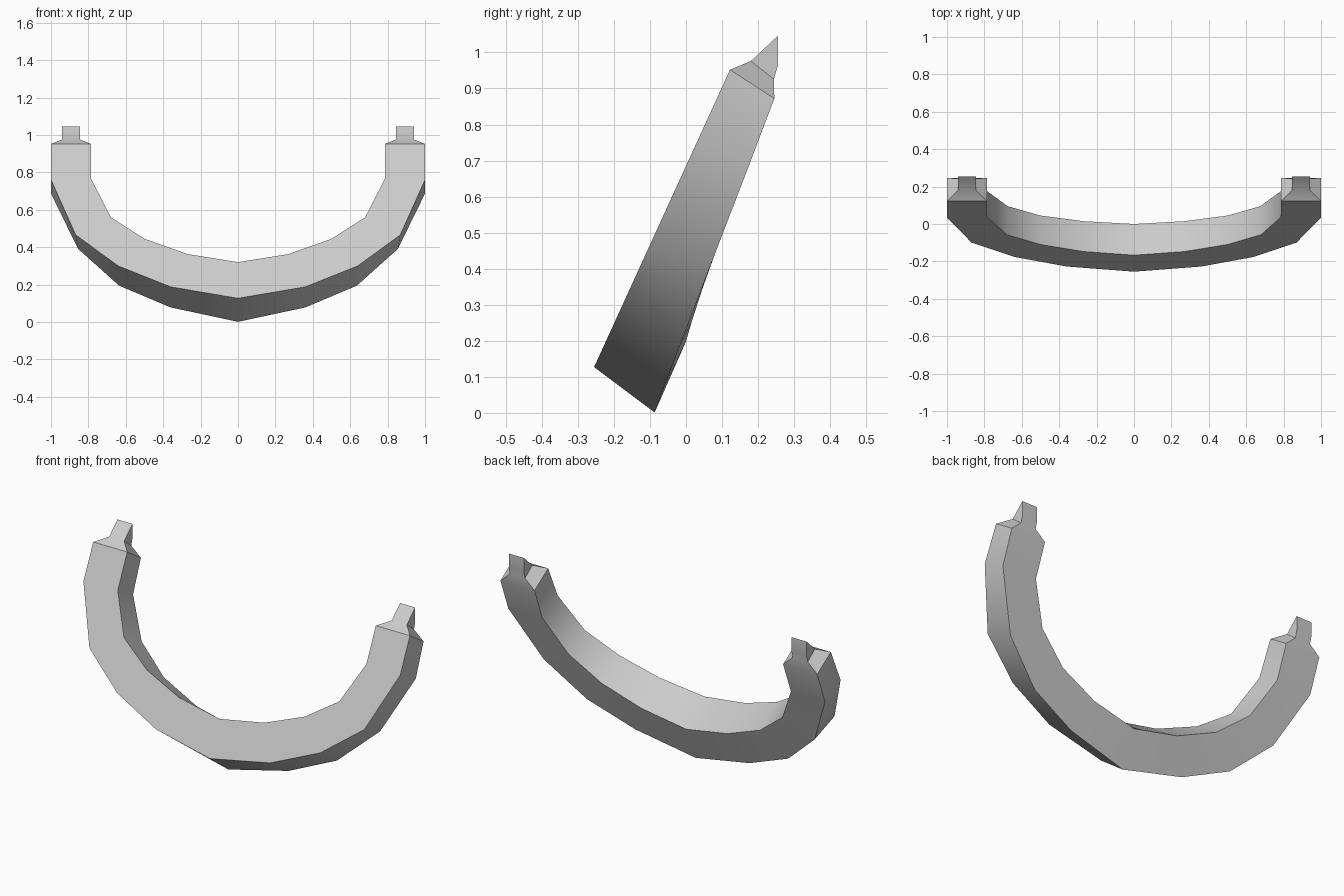
import bpy, bmesh, math

if "Cube" in bpy.data.objects:
    bpy.data.objects.remove(bpy.data.objects["Cube"])

def front(x, z):
    # front face lies in one tilted plane
    return (x, -0.255 + (z - 0.127) * 0.457, z)

# stations from bottom centre to arm tip:
# outer front x,z | inner front x,z | inner back x,y,z | outer back x,y,z
stations = [
    ((0, .127), (0, .32), (0, 0, .198), (0, -.087, .001)),
    ((.36, .188), (.27, .363), (.27, .015, .25), (.36, -.058, .078)),
    ((.64, .30), (.50, .445), (.50, .045, .343), (.635, -.014, .194)),
    ((.868, .466), (.68, .56), (.675, .095, .482), (.855, .061, .391)),
    ((1, .76), (.785, .765), (.785, .175, .69), (1, .175, .687)),
    ((1, .952), (.785, .952), (.785, .245, .872), (1, .245, .872)),
]
rings = [[front(*a), front(*b), c, d] for a, b, c, d in stations]

# narrowing shoulder and angled tab at the arm tip
def tab_ring(fy, fz, by, bz, x0=.845, x1=.94):
    return [(x1, fy, fz), (x0, fy, fz), (x0, by, bz), (x1, by, bz)]

rings.append(tab_ring(.18, .976, .244, .926))
rings.append(tab_ring(.255, 1.046, .255, .964))

# loft half of the hoop
bm = bmesh.new()
loops = [[bm.verts.new(p) for p in r] for r in rings]
for a, b in zip(loops, loops[1:]):
    for i in range(4):
        j = (i + 1) % 4
        bm.faces.new((a[i], a[j], b[j], b[i]))
cap = bm.faces.new(loops[-1])

# mirror to the other half
geom = bm.verts[:] + bm.edges[:] + bm.faces[:]
bmesh.ops.mirror(bm, geom=geom, axis='X', merge_dist=0.001)
bmesh.ops.remove_doubles(bm, verts=bm.verts[:], dist=0.001)
bmesh.ops.recalc_face_normals(bm, faces=bm.faces[:])
mesh = bpy.data.meshes.new("curved_handle")
bm.to_mesh(mesh)
bm.free()

obj = bpy.data.objects.new("curved_handle", mesh)
bpy.context.collection.objects.link(obj)
bpy.context.view_layer.objects.active = obj
obj.select_set(True)
bpy.ops.object.shade_smooth_by_angle(angle=math.radians(38))
